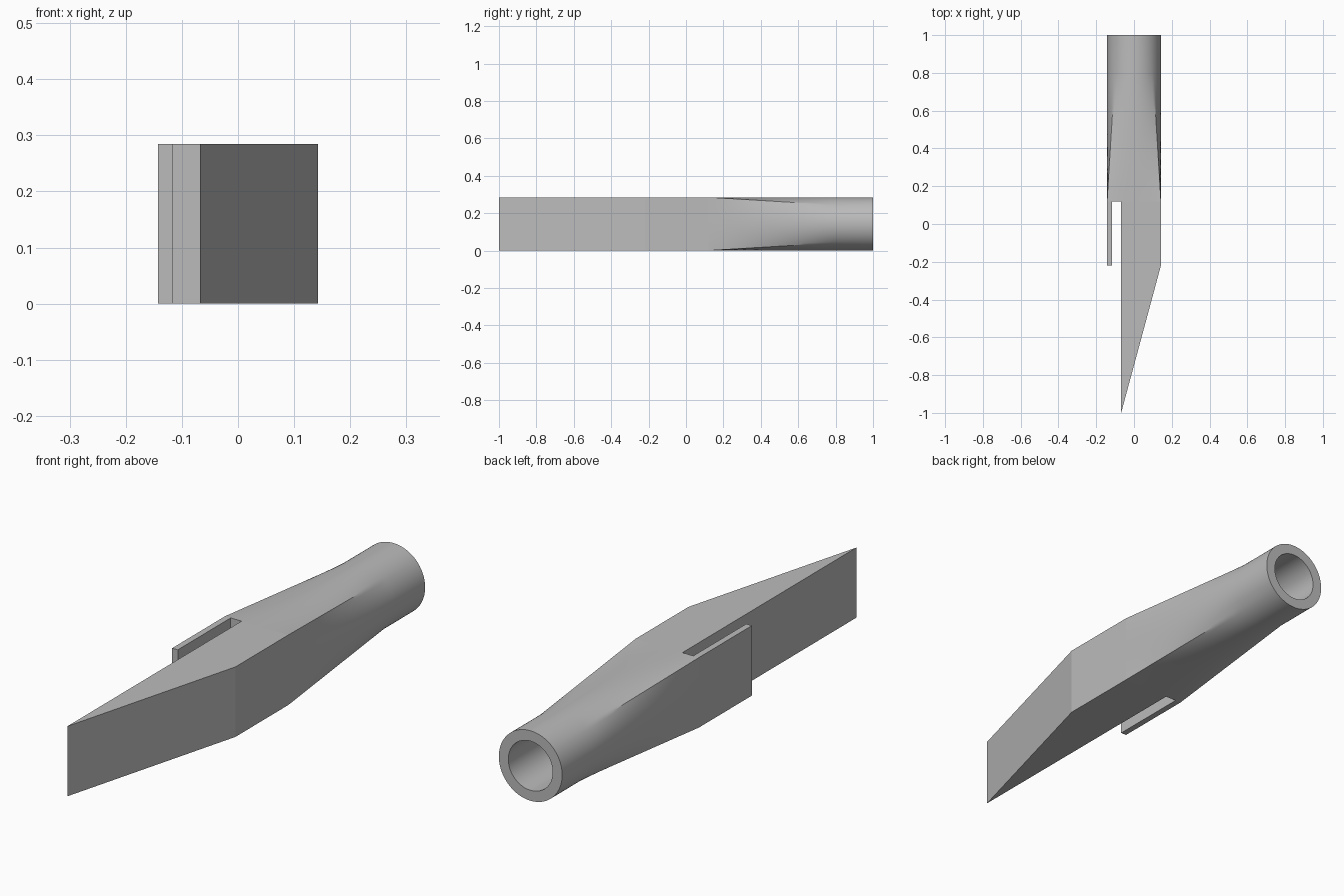
import bpy, bmesh, math

if "Cube" in bpy.data.objects:
    bpy.data.objects.remove(bpy.data.objects["Cube"])

R = 0.1425          # half width of the body, outer radius of the socket
BORE = 0.1          # bore radius
JOIN, NECK, END = 0.12, 0.8, 1.0   # y of square end, round neck start, open end
BORE_END = 0.4
N = 24              # segments per quarter

grey = bpy.data.materials.new("plain grey")
grey.diffuse_color = (0.5, 0.5, 0.5, 1)
grey.use_nodes = True
grey.node_tree.nodes["Principled BSDF"].inputs["Base Color"].default_value = grey.diffuse_color


def finish(bm, name):
    bmesh.ops.recalc_face_normals(bm, faces=bm.faces[:])
    mesh = bpy.data.meshes.new(name)
    bm.to_mesh(mesh)
    bm.free()
    mesh.materials.append(grey)
    ob = bpy.data.objects.new(name, mesh)
    bpy.context.collection.objects.link(ob)
    return ob


# Pointed flat body with the side clip, open where it meets the socket
outline = [(R, JOIN), (R, -0.22), (-0.068, -1.0), (-0.068, JOIN),
           (-0.117, JOIN), (-0.117, -0.22), (-R, -0.22), (-R, JOIN)]
bm = bmesh.new()
low = [bm.verts.new((x, y, 0)) for x, y in outline]
high = [bm.verts.new((x, y, 2 * R)) for x, y in outline]
bm.faces.new(low)
bm.faces.new(high)
for i in range(len(outline) - 1):
    bm.faces.new((low[i], low[i + 1], high[i + 1], high[i]))
finish(bm, "pointed_body")


# Socket: square section blending to a round tube, then a blind bore
def section(t, radius):
    """Square (t=0) to circle (t=1) section points."""
    pts = []
    for side in range(4):
        for k in range(N):
            u = -1 + 2 * k / N
            a = u * math.pi / 4
            px = (1 - t) + t * math.cos(a)
            pz = (1 - t) * u + t * math.sin(a)
            c, s = round(math.cos(side * math.pi / 2)), round(math.sin(side * math.pi / 2))
            pts.append((radius * (c * px - s * pz), radius * (s * px + c * pz)))
    return pts


bm = bmesh.new()


def ring(y, t, radius):
    return [bm.verts.new((x, y, z + R)) for x, z in section(t, radius)]


STEPS = 12
rings = [ring(JOIN + (NECK - JOIN) * i / STEPS, i / STEPS, R) for i in range(STEPS + 1)]
rings += [ring(END, 1, R), ring(END, 1, BORE), ring(BORE_END, 1, BORE)]
for a, b in zip(rings, rings[1:]):
    for i in range(4 * N):
        j = (i + 1) % (4 * N)
        bm.faces.new((a[i], a[j], b[j], b[i]))
bm.faces.new(rings[-1])
socket = finish(bm, "round_socket")

bpy.context.view_layer.objects.active = socket
socket.select_set(True)
bpy.ops.object.shade_smooth_by_angle(angle=math.radians(30))
